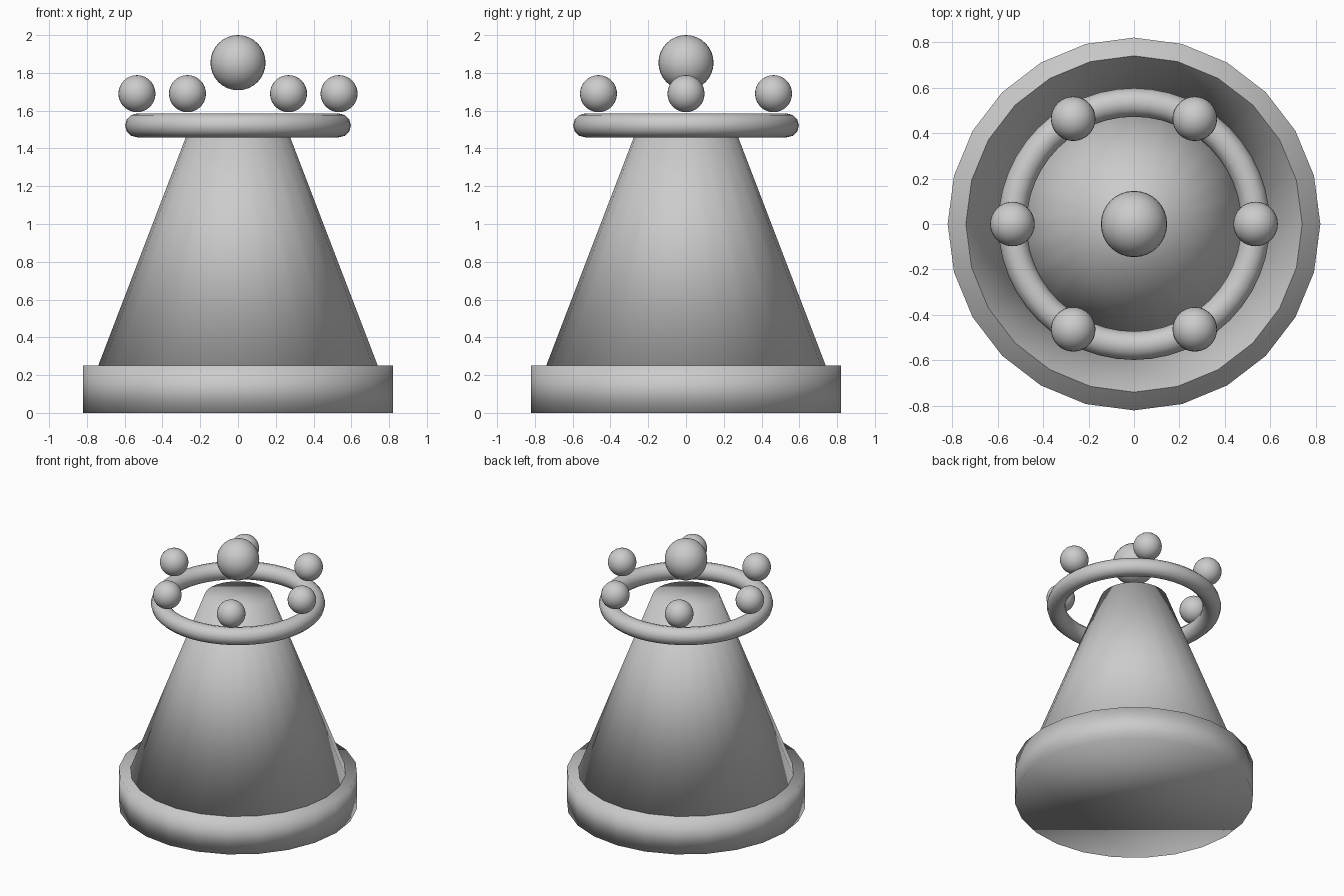
import bpy
from math import cos, sin, pi

if "Cube" in bpy.data.objects:
    bpy.data.objects.remove(bpy.data.objects["Cube"])


def finish(name):
    # name the new part and shade it fully smooth
    ob = bpy.context.object
    ob.name = name
    bpy.ops.object.shade_smooth()
    return ob


def frustum(name, r_low, r_high, z0, z1):
    bpy.ops.mesh.primitive_cone_add(vertices=24, radius1=r_low, radius2=r_high,
                                    depth=z1 - z0, location=(0, 0, (z0 + z1) / 2))
    return finish(name)


def ball(name, radius, location):
    bpy.ops.mesh.primitive_uv_sphere_add(segments=32, ring_count=16,
                                         radius=radius, location=location)
    return finish(name)


# Base disc and tapered body
frustum("base", 0.82, 0.82, 0.0, 0.25)
frustum("body", 0.74, 0.23, 0.25, 1.58)

# Crown ring
bpy.ops.mesh.primitive_torus_add(major_radius=0.535, minor_radius=0.063,
                                 major_segments=48, minor_segments=12,
                                 location=(0, 0, 1.522))
finish("crown_ring")

# Six beads around the ring
for i in range(6):
    a = i * pi / 3
    ball(f"crown_bead_{i + 1}", 0.098, (0.535 * cos(a), 0.535 * sin(a), 1.69))

# Ball floating at the top
ball("top_ball", 0.146, (0, 0, 1.854))
